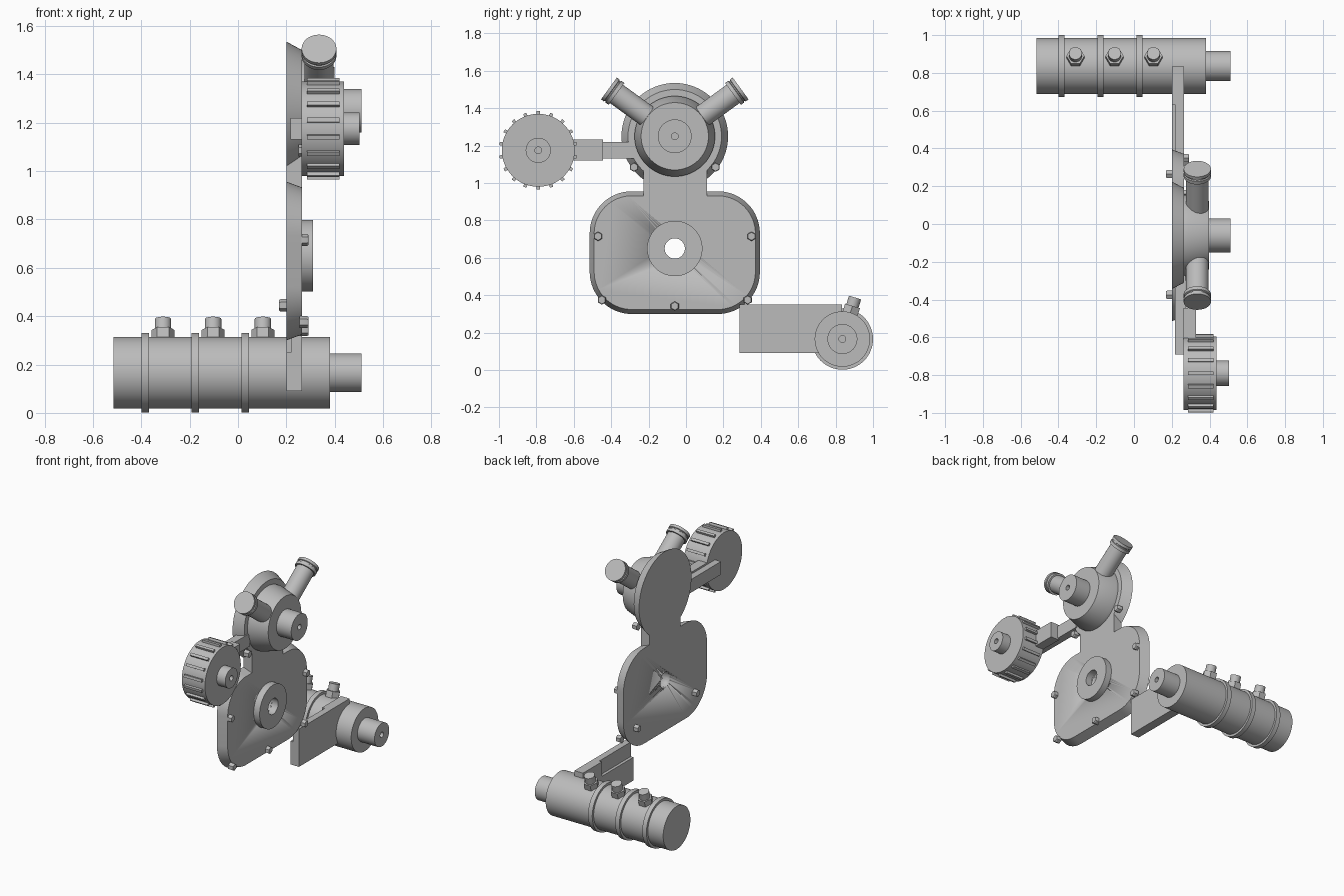
import bpy, bmesh, math
from mathutils import Vector, Matrix

if "Cube" in bpy.data.objects:
    bpy.data.objects.remove(bpy.data.objects["Cube"])

GREY = (0.5, 0.5, 0.5, 1)
metal = bpy.data.materials.new("plain_grey")
metal.use_nodes = True
metal.diffuse_color = GREY
metal.node_tree.nodes["Principled BSDF"].inputs["Base Color"].default_value = GREY

X = Vector((1, 0, 0))


def finish(name, bm):
    bmesh.ops.remove_doubles(bm, verts=bm.verts, dist=1e-5)
    bmesh.ops.recalc_face_normals(bm, faces=bm.faces)
    mesh = bpy.data.meshes.new(name)
    bm.to_mesh(mesh)
    bm.free()
    mesh.materials.append(metal)
    ob = bpy.data.objects.new(name, mesh)
    bpy.context.collection.objects.link(ob)
    bpy.ops.object.select_all(action='DESELECT')
    ob.select_set(True)
    bpy.context.view_layer.objects.active = ob
    bpy.ops.object.shade_smooth_by_angle(angle=math.radians(30))
    return ob


def loft(bm, loops):
    """Join equal-length loops of points into a skin."""
    rings = [[bm.verts.new(p) for p in loop] for loop in loops]
    n = len(rings[0])
    for a, b in zip(rings, rings[1:]):
        for i in range(n):
            j = (i + 1) % n
            bm.faces.new((a[i], a[j], b[j], b[i]))
    return rings


def lathe(name, profile, origin, axis=X, sides=64, closed=False):
    """Turn a (radius, distance) profile about an axis from origin."""
    turn = Vector((0, 0, 1)).rotation_difference(axis).to_matrix()
    bm = bmesh.new()
    loops = []
    for r, d in profile + (profile[:1] if closed else []):
        loops.append([Vector(origin) + turn @ Vector((
            r * math.cos(math.tau * i / sides), r * math.sin(math.tau * i / sides), d))
            for i in range(sides)])
    loft(bm, loops)
    bmesh.ops.remove_doubles(bm, verts=bm.verts, dist=1e-5)
    bmesh.ops.dissolve_degenerate(bm, edges=bm.edges, dist=1e-6)
    return finish(name, bm)


def rod(name, r, a, b, origin, axis=X, sides=64):
    return lathe(name, [(0, a), (r, a), (r, b), (0, b)], origin, axis, sides)


def drilled_shaft(name, r, a, b, origin, hole=0.018):
    """Shaft with a small centre hole in its end."""
    return lathe(name, [(0, a), (r, a), (r, b), (hole, b), (hole, b - 0.03), (0, b - 0.03)], origin)


def box(name, x, y, z):
    bm = bmesh.new()
    bmesh.ops.create_cube(bm, size=1)
    lo, hi = Vector((x[0], y[0], z[0])), Vector((x[1], y[1], z[1]))
    for v in bm.verts:
        v.co = (lo + hi) / 2 + v.co * (hi - lo)
    return finish(name, bm)


def bolt(name, y, z, x=0.255, side=1):
    lathe(name, [(0, 0), (0.025, 0), (0.025, 0.03), (0.021, 0.036), (0, 0.036)],
          (x, y, z), X * side, 6)


# Tapered cover plate with large rounded corners
def rounded_loop(x, inset, radius=0.225, steps=16):
    cy, cz, hy, hz = -0.06, 0.628, 0.455, 0.328
    pts = []
    for k, (sy, sz) in enumerate([(1, 1), (-1, 1), (-1, -1), (1, -1)]):
        for i in range(steps + 1):
            t = math.pi / 2 * (k + i / steps)
            r = radius - inset
            pts.append(Vector((x, cy + sy * (hy - radius) + r * math.cos(t),
                               cz + sz * (hz - radius) + r * math.sin(t))))
    return pts


bm = bmesh.new()
ends = loft(bm, [rounded_loop(0.2, 0), rounded_loop(0.265, 0.024)])
for ring in ends:
    bm.faces.new(ring)
cover = finish("cover_plate", bm)

# Bore through the cover
HUB = (0, -0.06, 0.65)
cutter = rod("bore_cutter", 0.054, 0.1, 0.4, HUB)
cutter.hide_render = True
cut = cover.modifiers.new("bore", 'BOOLEAN')
cut.operation, cut.solver, cut.object = 'DIFFERENCE', 'EXACT', cutter
bpy.context.view_layer.objects.active = cover
bpy.ops.object.modifier_apply(modifier=cut.name)
bpy.data.objects.remove(cutter)

lathe("cover_hub", [(0.054, 0.255), (0.148, 0.255), (0.148, 0.31), (0.054, 0.31)], HUB, closed=True)
for y, z in [(-0.47, 0.715), (0.35, 0.715), (-0.45, 0.375), (0.33, 0.375), (-0.06, 0.342)]:
    bolt("cover_bolt", y, z)
for y in (-0.375, 0.265):
    bolt("back_bolt", y, 0.445, 0.205, -1)

# Neck and pump
PUMP = Vector((0, -0.06, 1.25))
box("neck", (0.2, 0.265), (-0.228, 0.112), (0.9, 1.1))
lathe("pump_flange", [(0, 0.2), (0.285, 0.2), (0.25, 0.265), (0, 0.265)], PUMP)
lathe("pump_body", [(0, 0.255), (0.215, 0.255), (0.215, 0.285), (0.18, 0.398), (0, 0.398)], PUMP)
drilled_shaft("pump_shaft", 0.09, 0.39, 0.51, PUMP)
for side in (-1, 1):
    tilt = math.radians(36)
    lathe("pump_spout", [(0, 0.08), (0.06, 0.08), (0.06, 0.385), (0.072, 0.385), (0.072, 0.405),
                         (0.066, 0.408), (0.066, 0.414), (0.072, 0.417), (0.072, 0.435), (0, 0.435)],
          PUMP + X * 0.335, Vector((0, side * math.cos(tilt), math.sin(tilt))), 40)
    bolt("pump_bolt", -0.06 + side * 0.218, 1.085, 0.25)

# Toothed wheel on its arm
WHEEL = Vector((0, -0.79, 1.175))
rod("wheel", 0.195, 0.262, 0.438, WHEEL)
drilled_shaft("wheel_shaft", 0.067, 0.43, 0.503, WHEEL)
for k in range(18):
    tooth = box("wheel_tooth", (0.285, 0.42), (-0.009, 0.009), (0.18, 0.21))
    tooth.data.transform(Matrix.Translation(WHEEL) @ Matrix.Rotation(math.radians(20 * k), 4, 'X'))
box("wheel_arm_rear", (0.217, 0.272), (-0.69, -0.26), (1.13, 1.22))
box("wheel_arm_front", (0.262, 0.328), (-0.69, -0.445), (1.12, 1.232))

# Lower arm with a stepped inner face
box("lower_arm", (0.22, 0.265), (0.285, 0.835), (0.09, 0.35))
box("lower_arm_shelf", (0.2, 0.22), (0.285, 0.835), (0.09, 0.25))
box("lower_arm_step", (0.2, 0.22), (0.63, 0.835), (0.25, 0.35))

# Long roller with bands and angled fittings
ROLL = Vector((0, 0.836, 0.166))
rod("roller", 0.148, -0.515, 0.38, ROLL)
drilled_shaft("roller_shaft", 0.08, 0.37, 0.51, ROLL)
for x in (-0.383, -0.177, 0.03):
    rod("roller_band", 0.164, x - 0.016, x + 0.016, ROLL)
lean = Vector((0, math.sin(math.radians(17)), math.cos(math.radians(17))))
for x in (-0.31, -0.103, 0.103):
    rod("fitting_nut", 0.048, 0.135, 0.185, ROLL + X * x, lean, 6)
    rod("fitting_tip", 0.034, 0.13, 0.232, ROLL + X * x, lean, 32)
